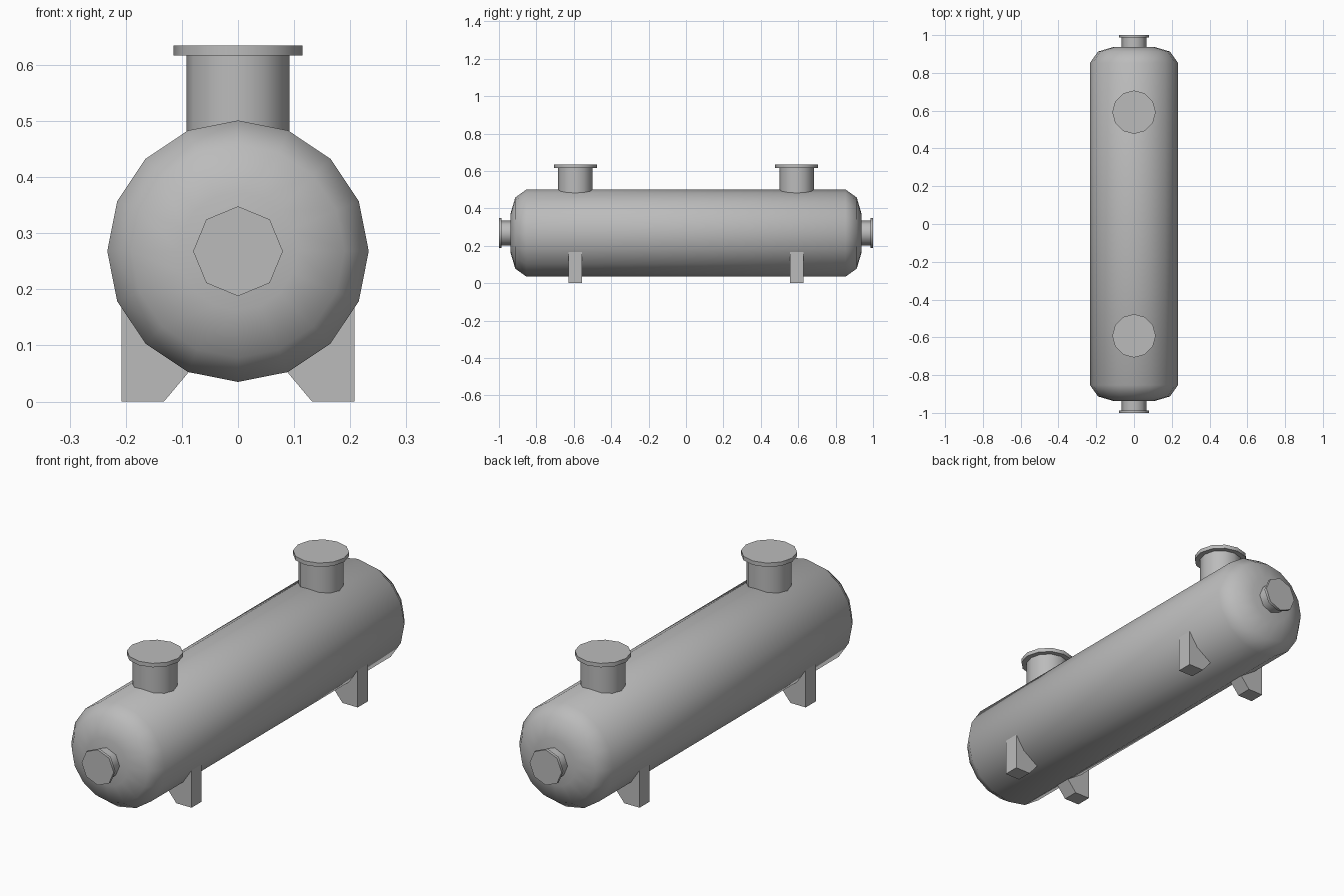
import bpy, bmesh, math
from mathutils import Matrix

if "Cube" in bpy.data.objects:
    bpy.data.objects.remove(bpy.data.objects["Cube"], do_unlink=True)

GREY = (0.5, 0.5, 0.5, 1)
steel = bpy.data.materials.new("grey steel")
steel.use_nodes = True
steel.diffuse_color = GREY
steel.node_tree.nodes["Principled BSDF"].inputs["Base Color"].default_value = GREY

AXIS_Z = 0.268   # height of the tank's axis


def finish(name, bm):
    bmesh.ops.recalc_face_normals(bm, faces=bm.faces)
    mesh = bpy.data.meshes.new(name)
    bm.to_mesh(mesh)
    bm.free()
    obj = bpy.data.objects.new(name, mesh)
    bpy.context.collection.objects.link(obj)
    mesh.materials.append(steel)
    bpy.ops.object.select_all(action='DESELECT')
    obj.select_set(True)
    bpy.context.view_layer.objects.active = obj
    bpy.ops.object.shade_smooth_by_angle(angle=math.radians(50))
    return obj


def lathe(name, profile, sides, matrix):
    """Turn (radius, height) points around z, cap both ends, then place."""
    bm = bmesh.new()
    rings = []
    for r, h in profile:
        rings.append([bm.verts.new((r * math.cos(math.tau * i / sides),
                                    r * math.sin(math.tau * i / sides), h))
                      for i in range(sides)])
    for a, b in zip(rings, rings[1:]):
        for i in range(sides):
            j = (i + 1) % sides
            bm.faces.new((a[i], a[j], b[j], b[i]))
    bm.faces.new(rings[0][::-1])
    bm.faces.new(rings[-1])
    bm.transform(matrix)
    return finish(name, bm)


def along_y(sign):
    return Matrix.Translation((0, 0, AXIS_Z)) @ Matrix.Rotation(-sign * math.pi / 2, 4, 'X')


# Tank body with rounded ends
half = [(0.233, 0.853), (0.19, 0.913), (0.105, 0.938)]
lathe("tank_body", [(r, -h) for r, h in reversed(half)] + half, 16, along_y(1))

# Leg cross-section, its upper edge buried in the tank
leg_outline = [(0.132, 0), (0.208, 0), (0.208, 0.18), (0.15, 0.16), (0.08, 0.062)]

for end, sign in (("front", -1), ("back", 1)):
    # End nozzle with flange
    lathe(end + "_end_nozzle",
          [(0.066, 0.92), (0.066, 0.987), (0.08, 0.987), (0.08, 1.0)], 8, along_y(sign))
    # Top nozzle with flange
    lathe(end + "_top_nozzle",
          [(0.092, 0.44), (0.092, 0.617), (0.115, 0.617), (0.115, 0.635)], 12,
          Matrix.Translation((0, sign * 0.592, 0)))
    # Pair of support legs
    for side, mirror in (("left", 1), ("right", -1)):
        bm = bmesh.new()
        face = bm.faces.new([bm.verts.new((mirror * x, sign * 0.592 - 0.036, z))
                             for x, z in leg_outline])
        grown = bmesh.ops.extrude_face_region(bm, geom=[face])["geom"]
        bmesh.ops.translate(bm, vec=(0, 0.072, 0),
                            verts=[v for v in grown if isinstance(v, bmesh.types.BMVert)])
        leg = finish(end + "_" + side + "_leg", bm)
        leg.data.shade_flat()
